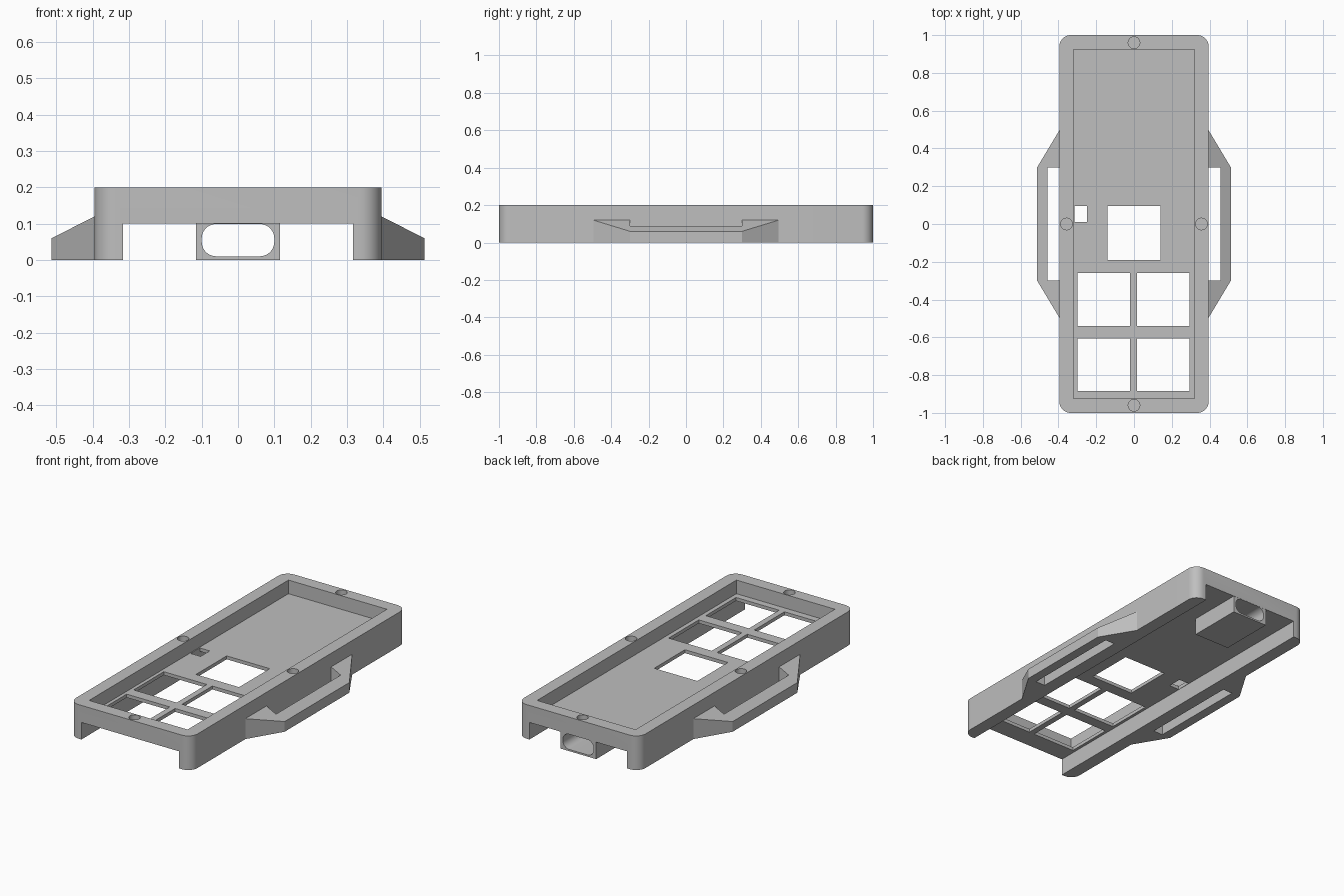
import bpy
import bmesh
from math import cos, sin, pi

cube = bpy.data.objects.get("Cube")
if cube:
    bpy.data.objects.remove(cube, do_unlink=True)

grey = bpy.data.materials.new("light_grey_plastic")
grey.use_nodes = True
COLOUR = (0.52, 0.52, 0.52, 1)
grey.diffuse_color = COLOUR
grey.node_tree.nodes["Principled BSDF"].inputs["Base Color"].default_value = COLOUR


def rounded(cx, cy, w, h, r=0.0, steps=10):
    """Outline of a rectangle (optionally rounded) about a centre."""
    if r == 0:
        return [(cx + sx * w / 2, cy + sy * h / 2)
                for sx, sy in ((1, 1), (-1, 1), (-1, -1), (1, -1))]
    pts = []
    for q, (sx, sy) in enumerate(((1, 1), (-1, 1), (-1, -1), (1, -1))):
        for i in range(steps + 1):
            a = (q + i / steps) * pi / 2
            pts.append((cx + sx * (w / 2 - r) + r * cos(a),
                        cy + sy * (h / 2 - r) + r * sin(a)))
    return pts


def span(x0, x1, y0, y1, r=0.0):
    return rounded((x0 + x1) / 2, (y0 + y1) / 2, x1 - x0, y1 - y0, r)


def prism(name, outline, lo, hi, along_y=False):
    """Extrude an outline along z (or y); hi may be a function of x."""
    bm = bmesh.new()
    rings = []
    for end in (lo, hi):
        ring = []
        for u, v in outline:
            w = end(u) if callable(end) else end
            ring.append(bm.verts.new((u, w, v) if along_y else (u, v, w)))
        rings.append(ring)
    low, high = rings
    bm.faces.new(low)
    bm.faces.new(high)
    n = len(outline)
    for i in range(n):
        j = (i + 1) % n
        bm.faces.new((low[i], low[j], high[j], high[i]))
    bmesh.ops.recalc_face_normals(bm, faces=bm.faces)
    mesh = bpy.data.meshes.new(name)
    bm.to_mesh(mesh)
    bm.free()
    mesh.materials.append(grey)
    ob = bpy.data.objects.new(name, mesh)
    bpy.context.collection.objects.link(ob)
    return ob


def activate(ob):
    bpy.ops.object.select_all(action='DESELECT')
    ob.select_set(True)
    bpy.context.view_layer.objects.active = ob


def cut(ob, outline, lo, hi, along_y=False):
    """Subtract a prism and remove the cutter."""
    cutter = prism("cutter", outline, lo, hi, along_y)
    cutter.hide_render = True
    mod = ob.modifiers.new("cut", 'BOOLEAN')
    mod.operation = 'DIFFERENCE'
    mod.solver = 'EXACT'
    mod.object = cutter
    activate(ob)
    bpy.ops.object.modifier_apply(modifier=mod.name)
    bpy.data.objects.remove(cutter, do_unlink=True)


def smooth(ob):
    activate(ob)
    bpy.ops.object.shade_smooth_by_angle(angle=pi / 6)


# Case: rounded block with a tray on top and an open channel beneath
case = prism("case_body", rounded(0, 0, 0.79, 2, 0.06), 0, 0.2)
cut(case, rounded(0, 0, 0.64, 1.85), 0.12, 0.3)
cut(case, rounded(0, 0, 0.634, 2.2), -0.1, 0.1)

# Windows through the tray floor
windows = [span(-0.14, 0.14, -0.19, 0.095), span(-0.315, -0.25, 0.01, 0.095)]
for x in (-0.16, 0.155):
    for y in (-0.4, -0.745):
        windows.append(rounded(x, y, 0.28, 0.28))
for outline in windows:
    cut(case, outline, 0.05, 0.15)

# Round magnet pockets in the rim
for x, y in ((0, 0.96), (0, -0.96), (0.357, 0), (-0.357, 0)):
    cut(case, rounded(x, y, 0.062, 0.062, 0.031, 6), 0.16, 0.3)
smooth(case)

# Port housing under the back end, with a rounded slot through it
port = prism("port_housing", span(-0.116, 0.116, 0, 0.105), 0.67, 0.999, True)
cut(port, span(-0.1, 0.1, 0.01, 0.099, 0.04), 0.5, 1.2, True)
smooth(port)

# Sloping strap loops on both sides
half = [(0.39, 0.3), (0.457, 0.3)]
outer = [(0.39, 0.504), (0.513, 0.3)]
loop = (outer + [(x, -y) for x, y in reversed(outer)]
        + [(x, -y) for x, y in half] + half[::-1])
for side, name in ((1, "left_strap_loop"), (-1, "right_strap_loop")):
    prism(name, [(side * x, y) for x, y in loop], 0,
          lambda x: 0.12 - (abs(x) - 0.395) * 0.51)
